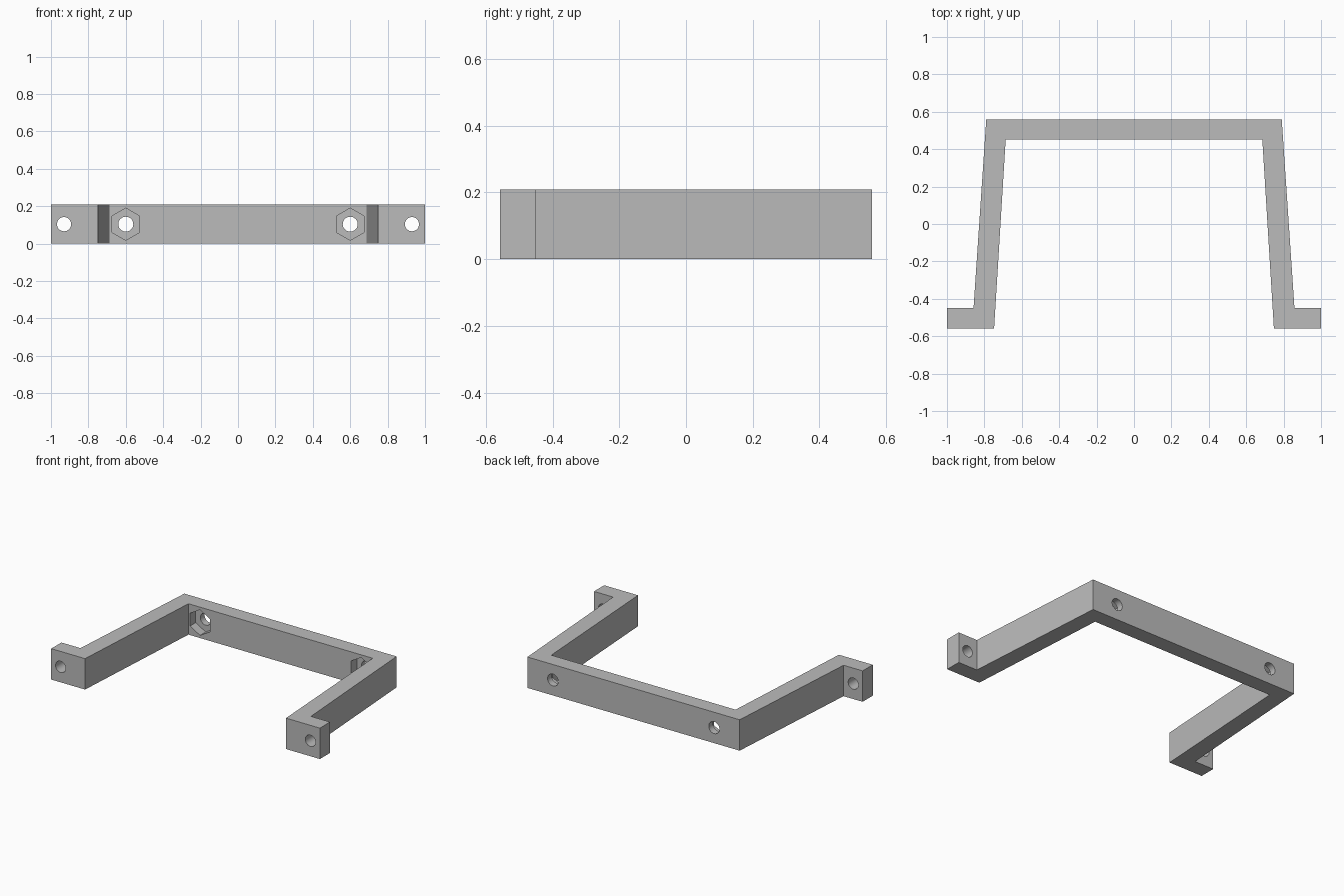
import bpy
import bmesh
import math

cube = bpy.data.objects.get("Cube")
if cube:
    bpy.data.objects.remove(cube, do_unlink=True)

HEIGHT = 0.208
MID_Z = HEIGHT / 2

# Plain grey finish
grey = bpy.data.materials.new("plain grey")
grey.use_nodes = True
colour = (0.5, 0.5, 0.5, 1)
grey.diffuse_color = colour
grey.node_tree.nodes["Principled BSDF"].inputs["Base Color"].default_value = colour

# Bracket body: half outline from the back centre round the arm, mirrored and extruded
outer = [(0.79, 0.558), (0.858, -0.45), (1, -0.45), (1, -0.558)]
inner = [(0.748, -0.558), (0.686, 0.453)]
half = outer + inner
outline = half + [(-x, y) for x, y in reversed(half)]

bm = bmesh.new()
base = bm.faces.new([bm.verts.new((x, y, 0)) for x, y in outline])
top = bmesh.ops.extrude_face_region(bm, geom=[base])["geom"]
bmesh.ops.translate(bm, vec=(0, 0, HEIGHT),
                    verts=[v for v in top if isinstance(v, bmesh.types.BMVert)])
bmesh.ops.recalc_face_normals(bm, faces=bm.faces)
mesh = bpy.data.meshes.new("mounting_bracket")
bm.to_mesh(mesh)
bm.free()
bracket = bpy.data.objects.new("mounting_bracket", mesh)
bpy.context.collection.objects.link(bracket)
mesh.materials.append(grey)


def cut(name, x, y0, y1, radius, sides, turn=0):
    """Cut a prism running along y from y0 to y1."""
    bpy.ops.mesh.primitive_cylinder_add(
        vertices=sides, radius=radius, depth=y1 - y0,
        location=(x, (y0 + y1) / 2, MID_Z), rotation=(math.pi / 2, turn, 0))
    cutter = bpy.context.object
    cutter.name = name
    cutter.data.materials.append(grey)
    cutter.hide_render = True
    mod = bracket.modifiers.new(name, "BOOLEAN")
    mod.operation = "DIFFERENCE"
    mod.solver = "EXACT"
    mod.object = cutter
    bpy.context.view_layer.objects.active = bracket
    bpy.ops.object.modifier_apply(modifier=name)
    bpy.data.objects.remove(cutter, do_unlink=True)


# Screw holes in the feet and back bar, with hexagonal nut recesses inside
for side in (-1, 1):
    cut("foot_hole", side * 0.93, -0.7, -0.3, 0.038, 32)
    cut("back_hole", side * 0.6, 0.3, 0.7, 0.04, 32)
    cut("nut_recess", side * 0.6, 0.4, 0.513, 0.086, 6)

# Smooth hole walls, crisp edges
bpy.ops.object.select_all(action="DESELECT")
bracket.select_set(True)
bpy.context.view_layer.objects.active = bracket
bpy.ops.object.shade_smooth_by_angle(angle=math.radians(30))
